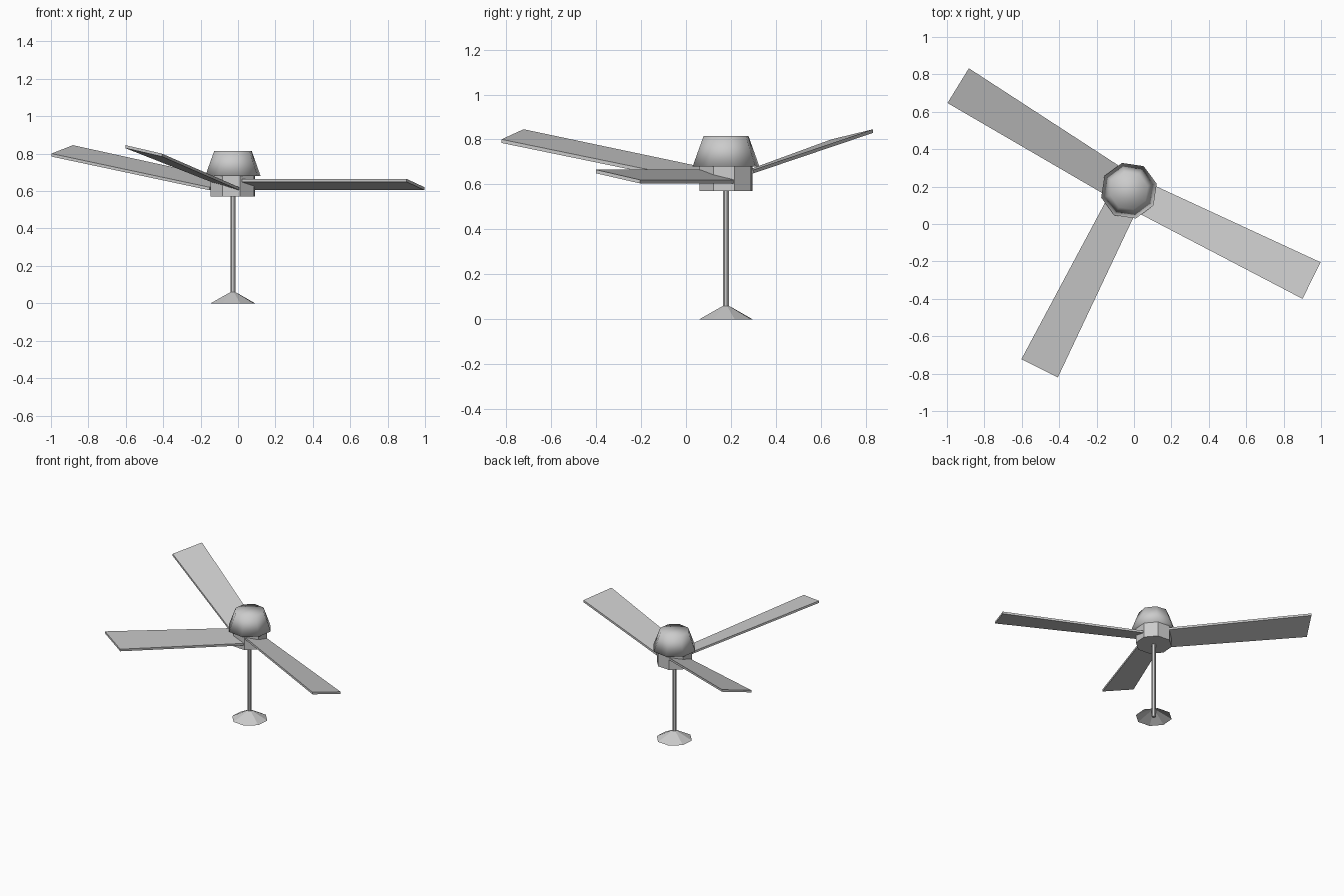
import bpy
import bmesh
from math import cos, sin, radians
from mathutils import Vector

cube = bpy.data.objects.get("Cube")
if cube:
    bpy.data.objects.remove(cube)

AXIS = Vector((-0.027, 0.178, 0))
SIDES = 8

grey = bpy.data.materials.new("plain grey")
grey.use_nodes = True
grey.diffuse_color = (0.6, 0.6, 0.6, 1)
bsdf = next(n for n in grey.node_tree.nodes if n.type == "BSDF_PRINCIPLED")
bsdf.inputs["Base Color"].default_value = grey.diffuse_color


def finish(name, bm):
    bmesh.ops.recalc_face_normals(bm, faces=bm.faces)
    mesh = bpy.data.meshes.new(name)
    bm.to_mesh(mesh)
    bm.free()
    mesh.materials.append(grey)
    obj = bpy.data.objects.new(name, mesh)
    bpy.context.collection.objects.link(obj)
    return obj


def turned(name, profile, turn, cap_bottom=True, smooth=False):
    """Octagonal part around the upright axis from (radius, height) pairs."""
    bm = bmesh.new()
    rings = []
    for radius, z in profile:
        angles = [radians(turn + 360 * i / SIDES) for i in range(SIDES)]
        rings.append([bm.verts.new(AXIS + Vector((radius * cos(a), radius * sin(a), z)))
                      for a in angles])
    for low, high in zip(rings, rings[1:]):
        for i in range(SIDES):
            j = (i + 1) % SIDES
            bm.faces.new((low[i], low[j], high[j], high[i]))
    bm.faces.new(rings[-1])
    if cap_bottom:
        bm.faces.new(rings[0][::-1])
    for face in bm.faces:
        face.smooth = smooth
    return finish(name, bm)


def blade(name, heading, length, rise):
    """Tapered, pitched plank; rise is how far the tip climbs above the root."""
    a = radians(heading)
    along = Vector((cos(a), sin(a), 0))
    across = Vector((sin(a), -cos(a), 0))
    thickness = Vector((0, 0, 0.016))
    bm = bmesh.new()
    top = []
    for side, reach, half, lift in ((-1, 0.095, 0.085, 0), (1, 0.095, 0.085, 0),
                                    (1, length, 0.109, rise), (-1, length, 0.109, rise)):
        z = 0.643 + 0.0225 * side + lift
        top.append(AXIS + along * reach + across * half * side + Vector((0, 0, z)))
    upper = [bm.verts.new(p) for p in top]
    lower = [bm.verts.new(p - thickness) for p in top]
    bm.faces.new(upper)
    bm.faces.new(lower[::-1])
    for i in range(4):
        j = (i + 1) % 4
        bm.faces.new((upper[i], lower[i], lower[j], upper[j]))
    return finish(name, bm)


# Mount: hollow flared foot and thin rod
turned("mount_flare", [(0.125, 0), (0.014, 0.06)], 18, cap_bottom=False)
turned("rod", [(0.0145, 0.002), (0.0145, 0.58)], 18)

# Motor hub and softly shaded cap
turned("hub", [(0.125, 0.57), (0.125, 0.68)], 18)
turned("cap", [(0.153, 0.68), (0.103, 0.815)], 14, smooth=True)

# Three blades, two raised and one level
blade("left_blade", -26.2, 1.088, 0)
blade("rear_right_blade", 148.4, 1.072, 0.18)
blade("front_right_blade", 243.3, 1.063, 0.18)
